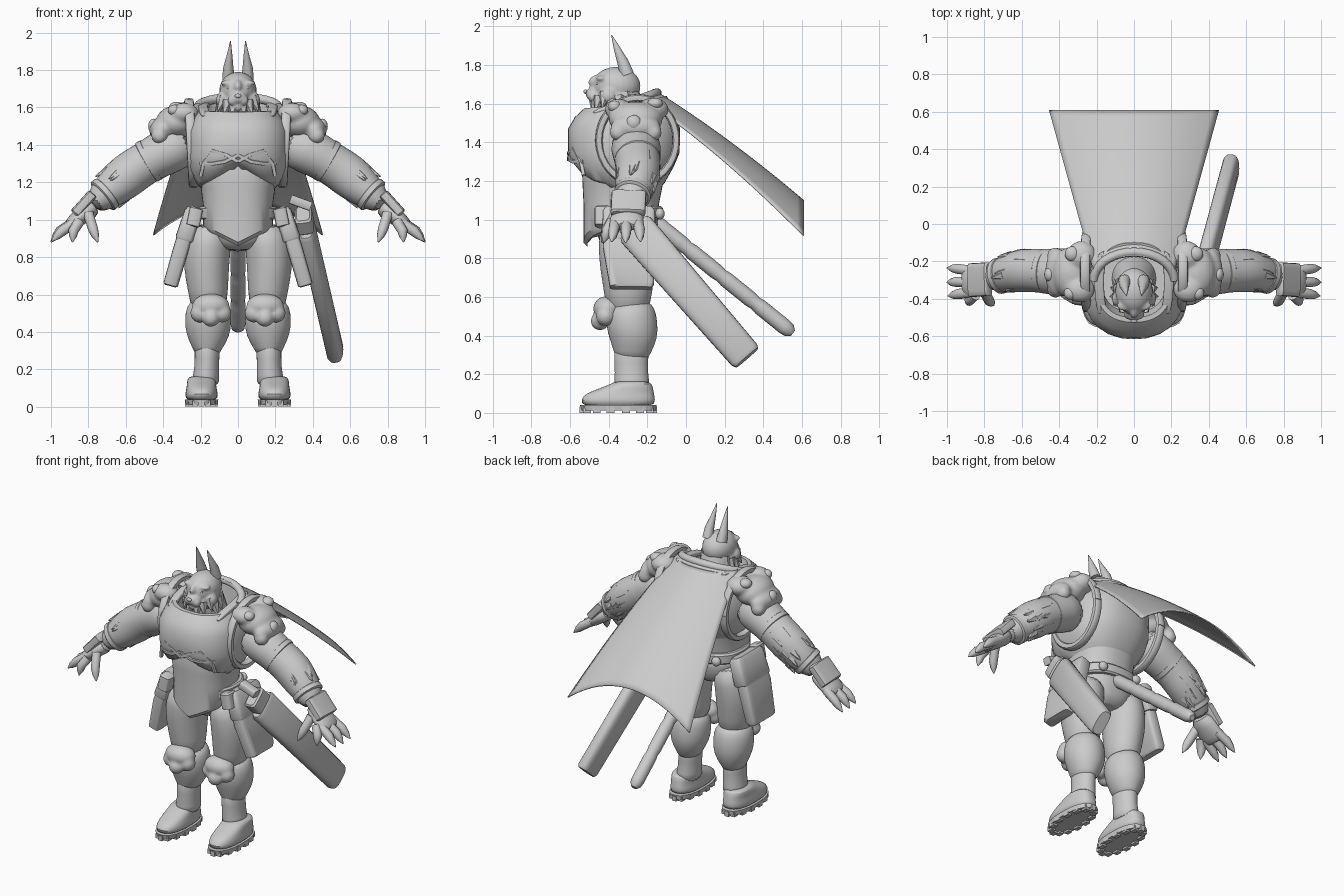
import bpy, bmesh, math, random
from mathutils import Vector as V, Matrix

if "Cube" in bpy.data.objects:
    bpy.data.objects.remove(bpy.data.objects["Cube"])
random.seed(4)
grey = bpy.data.materials.new("light_grey")
grey.use_nodes = True
grey.diffuse_color = (0.6, 0.6, 0.6, 1)
grey.node_tree.nodes["Principled BSDF"].inputs["Base Color"].default_value = (0.6, 0.6, 0.6, 1)
parts = []


def finish(name, bm, mirror=False, sub=0, voxel=0, warp=None):
    if warp:
        for v in bm.verts:
            v.co = V(warp(*v.co))
    bmesh.ops.recalc_face_normals(bm, faces=bm.faces)
    me = bpy.data.meshes.new(name)
    bm.to_mesh(me)
    bm.free()
    ob = bpy.data.objects.new(name, me)
    bpy.context.collection.objects.link(ob)
    me.materials.append(grey)
    if voxel:
        m = ob.modifiers.new("fuse", "REMESH")
        m.mode, m.voxel_size, m.use_smooth_shade = "VOXEL", voxel, True
        m = ob.modifiers.new("relax", "SMOOTH")
        m.iterations = 3
    if mirror:
        ob.modifiers.new("mirror", "MIRROR")
    if sub:
        m = ob.modifiers.new("soft", "SUBSURF")
        m.levels = m.render_levels = sub
    parts.append(ob)
    return ob


def add_loft(bm, rings, n=24):
    """Skin a row of superellipse rings (centre, u axis, v axis, power)."""
    loops = []
    for c, u, w, p in rings:
        loop = []
        for i in range(n):
            a = math.tau * i / n
            s, t = math.cos(a), math.sin(a)
            loop.append(bm.verts.new(c + u * math.copysign(abs(s) ** (2 / p), s)
                                     + w * math.copysign(abs(t) ** (2 / p), t)))
        loops.append(loop)
    for a, b in zip(loops, loops[1:]):
        for i in range(n):
            bm.faces.new((a[i], a[i - 1], b[i - 1], b[i]))
    bm.faces.new(loops[0])
    bm.faces.new(loops[-1])


def stack(name, levels, cx=0, p=2.4, n=40, **kw):
    """Horizontal rings given as (z, half width, front y, back y)."""
    bm = bmesh.new()
    add_loft(bm, [(V((cx, (f + b) / 2, z)), V((h, 0, 0)), V((0, (b - f) / 2, 0)), p)
                  for z, h, f, b in levels], n)
    return finish(name, bm, **kw)


def add_tube(bm, pts, radii, ref=(0, 1, 0), p=2, n=16):
    """Rings along a path; a list gives one radius per point, a pair is (along ref, across)."""
    pts, rings = [V(q) for q in pts], []
    for i, c in enumerate(pts):
        t = (pts[min(i + 1, len(pts) - 1)] - pts[max(i - 1, 0)]).normalized()
        u = (V(ref) - t * t.dot(V(ref))).normalized()
        r = radii[i] if isinstance(radii, list) else radii
        a, b = r if isinstance(r, tuple) else (r, r)
        rings.append((c, u * a, t.cross(u) * b, p))
    add_loft(bm, rings, n)


def tube(name, pts, radii, ref=(0, 1, 0), p=2, n=16, **kw):
    bm = bmesh.new()
    add_tube(bm, pts, radii, ref, p, n)
    return finish(name, bm, **kw)


def balls(name, items, **kw):
    bm = bmesh.new()
    for loc, size in items:
        size = size if isinstance(size, tuple) else (size,) * 3
        bmesh.ops.create_uvsphere(bm, u_segments=24, v_segments=16, radius=1,
                                  matrix=Matrix.Translation(loc) @ Matrix.Diagonal((*size, 1)))
    return finish(name, bm, **kw)


def spikes(name, items, **kw):
    bm = bmesh.new()
    for base, tip, r in items:
        add_tube(bm, [base, tip], [r, 0.002], ref=(0.2, 1, 0.1), n=6)
    return finish(name, bm, **kw)


# Torso armour
def belly_point(x, y, z):
    return x, y, z - (0.09 * max(0, 1 - abs(x) / 0.18) if z < 1 and y < -0.3 else 0)


def chest_shape(x, y, z):
    if z < 1.34 and y < -0.4:
        z += 0.75 * (1.34 - z) * max(0, 1 - abs(x) / 0.22)
    return x, y, z + ((0.25 if y > -0.3 else 0.06) * (y + 0.3) if z > 1.55 else 0)


stack("belly_plate", [(0.95, .17, -.51, -.17), (0.97, .187, -.53, -.15), (1.08, .187, -.53, -.14),
                      (1.18, .2, -.535, -.12), (1.3, .23, -.54, -.1), (1.4, .2, -.5, -.1)], warp=belly_point)
stack("chest_plate", [(1.16, .19, -.54, -.14), (1.19, .22, -.565, -.11), (1.27, .262, -.6, -.065),
                      (1.34, .275, -.61, -.035), (1.47, .275, -.61, -.03), (1.53, .25, -.575, -.05),
                      (1.59, .205, -.525, -.1), (1.59, .185, -.5, -.12), (1.48, .17, -.47, -.14)],
      warp=chest_shape)
stack("hips", [(0.83, .08, -.4, -.2), (0.88, .17, -.45, -.16), (0.98, .19, -.48, -.14), (1.04, .18, -.47, -.14)], sub=1)
stack("belt", [(1.0, .2, -.49, -.13), (1.01, .21, -.5, -.12), (1.06, .21, -.5, -.12), (1.07, .2, -.49, -.13)])


def front_y(x):
    return -0.315 - 0.293 * math.sqrt(max(0, 1 - (abs(x) / 0.278) ** 2.4))


for name, line in (("upper_chest_trim", [(.2, 1.23), (.185, 1.3), (.13, 1.37), (.06, 1.345), (0, 1.31)]),
                   ("lower_chest_trim", [(.2, 1.3), (.13, 1.3), (.07, 1.31), (0, 1.345)])):
    tube(name, [(x, front_y(x) + 0.002, z) for x, z in line], 0.01, ref=(0, 1, 0.1), p=4, n=8, mirror=True)
# Armhole rims, straps and collar
tube("armhole_rim", [(.25 + .012 * math.sin(a), -.25 + .2 * math.cos(a), 1.41 + .22 * math.sin(a))
                     for a in [math.tau * i / 32 for i in range(33)]], (.026, .02), ref=(1, 0, 0), p=3, n=12, mirror=True)
tube("shoulder_strap", [(.165, -.49, 1.54), (.185, -.4, 1.585), (.19, -.25, 1.61), (.16, -.14, 1.62)],
     (.026, .016), ref=(1, 0, 0), p=4, mirror=True, sub=1)
tube("cape_collar", [(.215 * math.cos(a), -.3 + .15 * math.sin(a), 1.6 + .055 * math.sin(a))
                     for a in [math.pi * i / 16 for i in range(17)]], .024, ref=(0, 0, 1))

# Cape
bm = bmesh.new()
bmesh.ops.create_grid(bm, x_segments=24, y_segments=24, size=1)


def drape(u, s, _):
    v = (s + 1) / 2
    return (u * (.22 + .235 * v), -.17 + .78 * v - .07 * u * u * (1 - v),
            1.675 - .575 * v + .09 * v * (1 - v) - .18 * u * u * v ** 1.3 - .04 * u * u * (1 - v))


cape = finish("cape", bm, warp=drape)
cape.modifiers.new("thickness", "SOLIDIFY").thickness = 0.008

# Head
tube("neck", [(0, -.29, 1.46), (0, -.34, 1.64)], [.12, .1], n=24)
balls("head", [((0, -.36, 1.69), (.1, .125, .1)), ((0, -.37, 1.63), (.105, .11, .075)),
               ((0, -.46, 1.65), (.052, .06, .042)), ((0, -.45, 1.605), (.042, .05, .035)),
               ((.028, -.482, 1.637), .028), ((-.028, -.482, 1.637), .028), ((0, -.45, 1.71), (.026, .055, .04)),
               ((.05, -.435, 1.73), (.042, .03, .016)), ((-.05, -.435, 1.73), (.042, .03, .016)),
               ((.07, -.4, 1.64), .048), ((-.07, -.4, 1.64), .048)], voxel=.008)
balls("nose", [((0, -.52, 1.662), (.018, .01, .012))])
balls("eye", [((.045, -.458, 1.704), (.016, .01, .008))], mirror=True)
tube("ear", [(.05, -.305, 1.75), (.052, -.325, 1.81), (.045, -.355, 1.88), (.04, -.385, 1.955)],
     [(.036, .034), (.03, .028), (.018, .015), .002], n=12, mirror=True)
fur = []
for i in range(9):
    a = math.pi * (i / 8 - .42)
    b = V((.085 * math.cos(a), -.37 + .095 * math.sin(a), 1.63 + .02 * (i % 3 - 1)))
    fur.append((b, b + V((.045 * math.cos(a), .03 * math.sin(a), -.075)), .036))
fur.append(((.018, -.445, 1.61), (.022, -.47, 1.55), .028))
spikes("cheek_fur", fur, mirror=True)

# Shoulder guards
balls("shoulder_guard", [((.33, -.26, 1.52), (.11, .14, .09)), ((.28, -.17, 1.57), (.08, .08, .06)),
                         ((.29, -.35, 1.57), (.08, .07, .055)), ((.41, -.26, 1.48), (.065, .13, .065)),
                         ((.42, -.35, 1.45), .045), ((.42, -.17, 1.45), .045)], mirror=True, voxel=.012)
balls("shoulder_studs", [((.45, -.27, 1.5), (.03, .04, .04)), ((.33, -.16, 1.6), (.04, .04, .03)),
                         ((.34, -.37, 1.585), (.035, .035, .03))], mirror=True)

# Arms
arm = [(.25, -.26, 1.42), (.38, -.26, 1.37), (.5, -.25, 1.3), (.59, -.245, 1.24), (.67, -.265, 1.17), (.79, -.295, 1.07)]
arm_r = [.12, (.135, .13), (.115, .11), (.12, .124), (.105, .105), (.072, .062)]
tube("arm", arm, arm_r, n=20, mirror=True, sub=1)
tufts = []
for i in range(36):
    k, f, a = random.choice((1, 2, 3)), random.random(), random.uniform(0, math.tau)
    c, d = V(arm[k]).lerp(V(arm[k + 1]), f), (V(arm[k + 1]) - V(arm[k])).normalized()
    side = V((0, 1, 0)) * math.cos(a) + d.cross(V((0, 1, 0))) * math.sin(a)
    b = c + side * .088
    tufts.append((b, b + d * .07 + side * .022, .03))
spikes("arm_fur", tufts, mirror=True)
for name, k, f, r in (("sleeve_band", 1, .8, .119), ("cuff_band", 4, .35, .097)):
    c, d = V(arm[k]).lerp(V(arm[k + 1]), f), (V(arm[k + 1]) - V(arm[k])).normalized() * .02
    tube(name, [c - d, c - d * .7, c + d * .7, c + d], [r - .008, r, r, r - .008], n=28, mirror=True)
tube("wrist_plate", [(.775, -.295, 1.14), (.78, -.295, 1.135), (.87, -.3, 1.035), (.875, -.3, 1.03)],
     [(.08, .02), (.09, .028), (.09, .028), (.08, .02)], p=5, mirror=True)

# Hands
tube("palm", [(.76, -.29, 1.08), (.82, -.3, 1.035), (.88, -.31, .985), (.915, -.31, .955)],
     [(.065, .055), (.085, .05), (.09, .042), (.08, .03)], mirror=True, sub=1)
bm = bmesh.new()
for root, mid, tip in (((.87, -.25, .99), (.94, -.24, .945), (1.0, -.235, .885)),
                       ((.88, -.31, .985), (.95, -.31, .94), (1.0, -.312, .88)),
                       ((.87, -.365, .985), (.94, -.375, .94), (.995, -.385, .885)),
                       ((.85, -.38, .99), (.88, -.41, .94), (.885, -.425, .88)),
                       ((.8, -.36, 1.03), (.775, -.41, .95), (.75, -.435, .88))):
    a, b, c = V(root), V(mid), V(tip)
    add_tube(bm, [a, a.lerp(b, .5), b, b.lerp(c, .5), c], [.03, .028, .028, .021, .003], ref=(.1, 1, .2), n=10)
finish("clawed_fingers", bm, mirror=True)

# Legs
tube("thigh", [(.14, -.3, .98), (.165, -.3, .86), (.17, -.3, .74), (.16, -.3, .63), (.155, -.3, .5)],
     [(.15, .11), (.155, .128), (.145, .122), (.125, .108), (.11, .095)], n=24, mirror=True, sub=1)
tube("breeches", [(.155, -.29, .57), (.16, -.285, .53), (.16, -.28, .46), (.16, -.27, .38), (.165, -.28, .31), (.165, -.28, .27)],
     [(.1, .085), (.125, .118), (.135, .126), (.125, .118), (.094, .078), (.08, .06)], n=24, mirror=True, sub=1)
tube("shin", [(.165, -.28, .38), (.165, -.285, .25), (.17, -.28, .17), (.175, -.28, .11)],
     [(.1, .075), (.085, .064), (.088, .068), (.1, .08)], n=24, mirror=True, sub=1)
balls("knee_guard", [((.145, -.405, .54), (.1, .075, .065)), ((.085, -.415, .5), .05),
                     ((.205, -.415, .5), .05), ((.145, -.445, .475), .048)], mirror=True, voxel=.011)

# Boots
stack("boot", [(.025, .085, -.54, -.16), (.07, .088, -.545, -.16), (.1, .08, -.52, -.165), (.125, .078, -.45, -.17),
               (.15, .075, -.39, -.175), (.165, .06, -.36, -.2)], cx=.195, mirror=True, sub=1)
stack("boot_sole", [(.012, .086, -.54, -.155), (.04, .09, -.548, -.152)], cx=.195, mirror=True)
bm = bmesh.new()
for i in range(14):
    a = math.tau * (i + .5) / 14
    c = V((.195 + .075 * math.cos(a), -.35 + .18 * math.sin(a), .016))
    bmesh.ops.create_cube(bm, size=1, matrix=Matrix.Translation(c) @ Matrix.Diagonal((.03, .04, .032, 1)))
finish("sole_treads", bm, mirror=True)

# Hip bags, belt pouches and studs
tube("hip_bag", [(.25, -.3, 1.03), (.3, -.3, .86), (.358, -.28, .66), (.362, -.28, .645)],
     [(.12, .035), (.13, .042), (.115, .04), (.105, .03)], p=6, n=24, mirror=True)
tube("bag_lid", [(.235, -.295, 1.06), (.242, -.295, 1.04), (.285, -.295, .9), (.288, -.295, .89)],
     [(.12, .035), (.135, .045), (.14, .05), (.135, .045)], p=6, n=24, mirror=True)
tube("belt_pouch", [(.22, -.43, 1.065), (.222, -.43, 1.06), (.24, -.43, .97), (.242, -.43, .965)],
     [(.03, .028), (.042, .036), (.042, .036), (.03, .028)], p=5, mirror=True)
balls("belt_studs", [((.13, -.135, 1.03), (.03, .025, .03)), ((.22, -.22, 1.02), .03)], mirror=True)

# Sheathed blade on the left hip
start, end = V((.365, -.27, .96)), V((.522, .315, .285))
axis, across = (end - start).normalized(), (0, .75, .66)
tube("sword", [start, start + axis * .02, end - axis * .02, end],
     [(.09, .036), (.1, .045), (.086, .045), (.076, .036)], ref=across, p=3, n=24)
tube("sword_guard", [start - axis * .1, start - axis * .09, start - axis * .01, start],
     [(.06, .035), (.07, .045), (.07, .045), (.06, .035)], ref=across, p=5, n=24)
tube("sword_hanger", [(.28, -.36, 1.11), (.39, -.36, 1.07)], (.03, .025), p=5)

# Banded tail
root, tip = V((0, -.17, .995)), V((0, .535, .425))
line = [root.lerp(tip, i / 28) for i in range(29)]
tube("tail", line + [tip + (tip - root) * .025], [.041 if i % 7 else .036 for i in range(29)] + [.018],
     ref=(1, 0, 0), n=16)

bpy.ops.object.select_all(action="DESELECT")
for ob in parts:
    ob.select_set(True)
bpy.context.view_layer.objects.active = parts[0]
bpy.ops.object.shade_smooth_by_angle(angle=math.radians(38))
